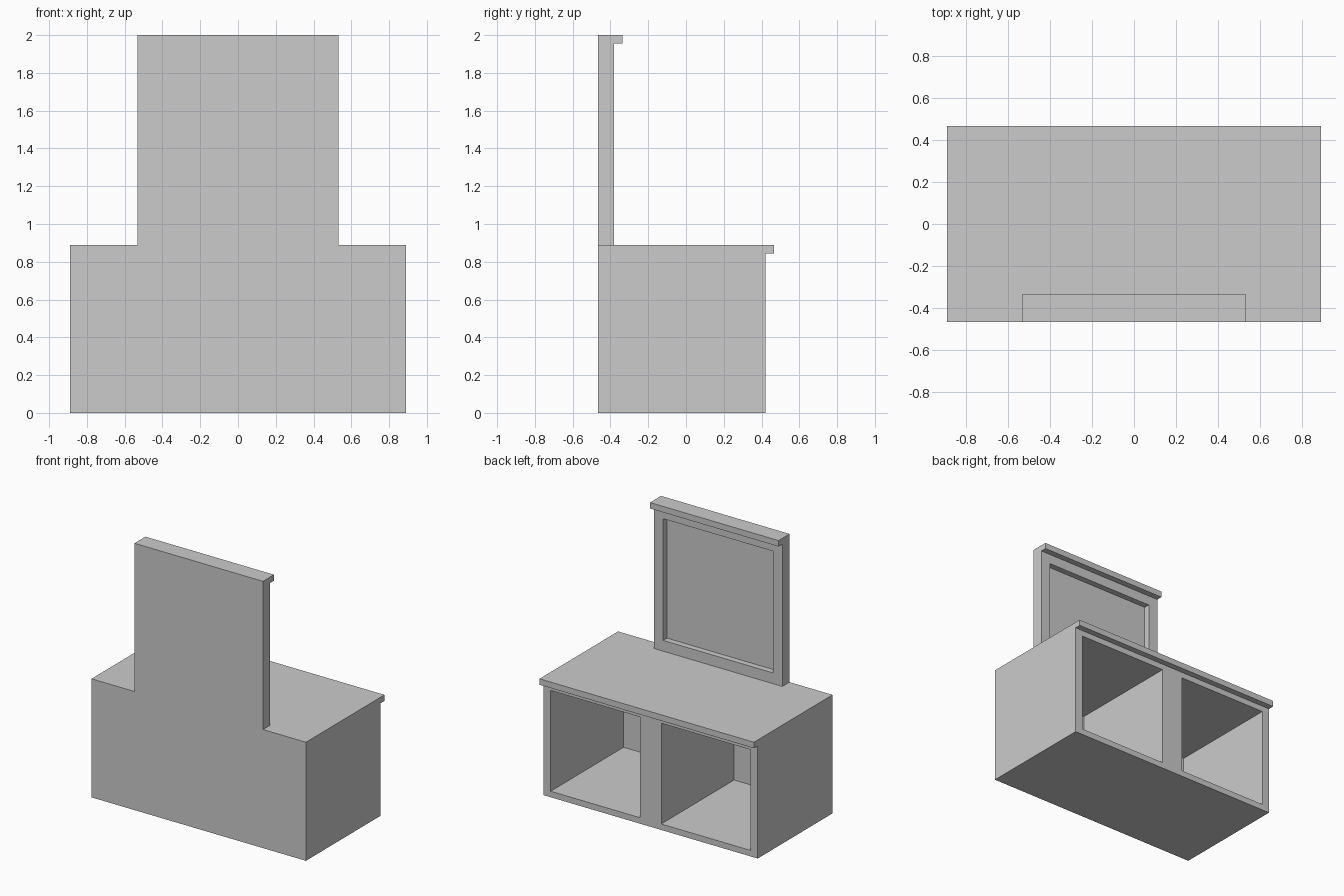
import bpy, bmesh

if "Cube" in bpy.data.objects:
    bpy.data.objects.remove(bpy.data.objects["Cube"])

BACK, T = -0.465, 0.045   # flat wall plane, board thickness


def add_object(name, bm):
    bmesh.ops.recalc_face_normals(bm, faces=bm.faces)
    mesh = bpy.data.meshes.new(name)
    bm.to_mesh(mesh)
    bm.free()
    obj = bpy.data.objects.new(name, mesh)
    bpy.context.collection.objects.link(obj)
    return obj


def lipped_block(name, half_w, y1, z0, z1):
    """Side profile with an overhanging top lip, extruded across x."""
    profile = [(BACK, z0), (y1, z0), (y1, z1 - T), (y1 + T, z1 - T),
               (y1 + T, z1), (BACK, z1)]
    bm = bmesh.new()
    face = bm.faces.new([bm.verts.new((-half_w, y, z)) for y, z in profile])
    ext = bmesh.ops.extrude_face_region(bm, geom=[face])
    verts = [g for g in ext["geom"] if isinstance(g, bmesh.types.BMVert)]
    bmesh.ops.translate(bm, verts=verts, vec=(2 * half_w, 0, 0))
    return add_object(name, bm)


def cutter(name, x, y, z):
    bm = bmesh.new()
    bmesh.ops.create_cube(bm, size=1)
    for v in bm.verts:
        v.co = [r[0] if c < 0 else r[1] for c, r in zip(v.co, (x, y, z))]
    obj = add_object(name, bm)
    obj.hide_render = True
    obj.hide_viewport = False
    obj.display_type = 'WIRE'
    return obj


def cut(target, tool):
    mod = target.modifiers.new("recess", 'BOOLEAN')
    mod.operation, mod.solver, mod.object = 'DIFFERENCE', 'EXACT', tool


# Cabinet with two open compartments
cabinet = lipped_block("cabinet", 0.889, 0.42, 0.0, 0.889)
compartments = cutter("compartment_cutter", (0.089, 0.828), (BACK + 0.022, 0.6), (T, 0.8))
compartments.modifiers.new("mirror", 'MIRROR')
cut(cabinet, compartments)

# Upright panel with a square recess
panel = lipped_block("mirror_frame", 0.533, -0.38, 0.889, 2.0)
recess = cutter("recess_cutter", (-0.455, 0.455), (-0.425, -0.2), (0.97, 1.882))
cut(panel, recess)
